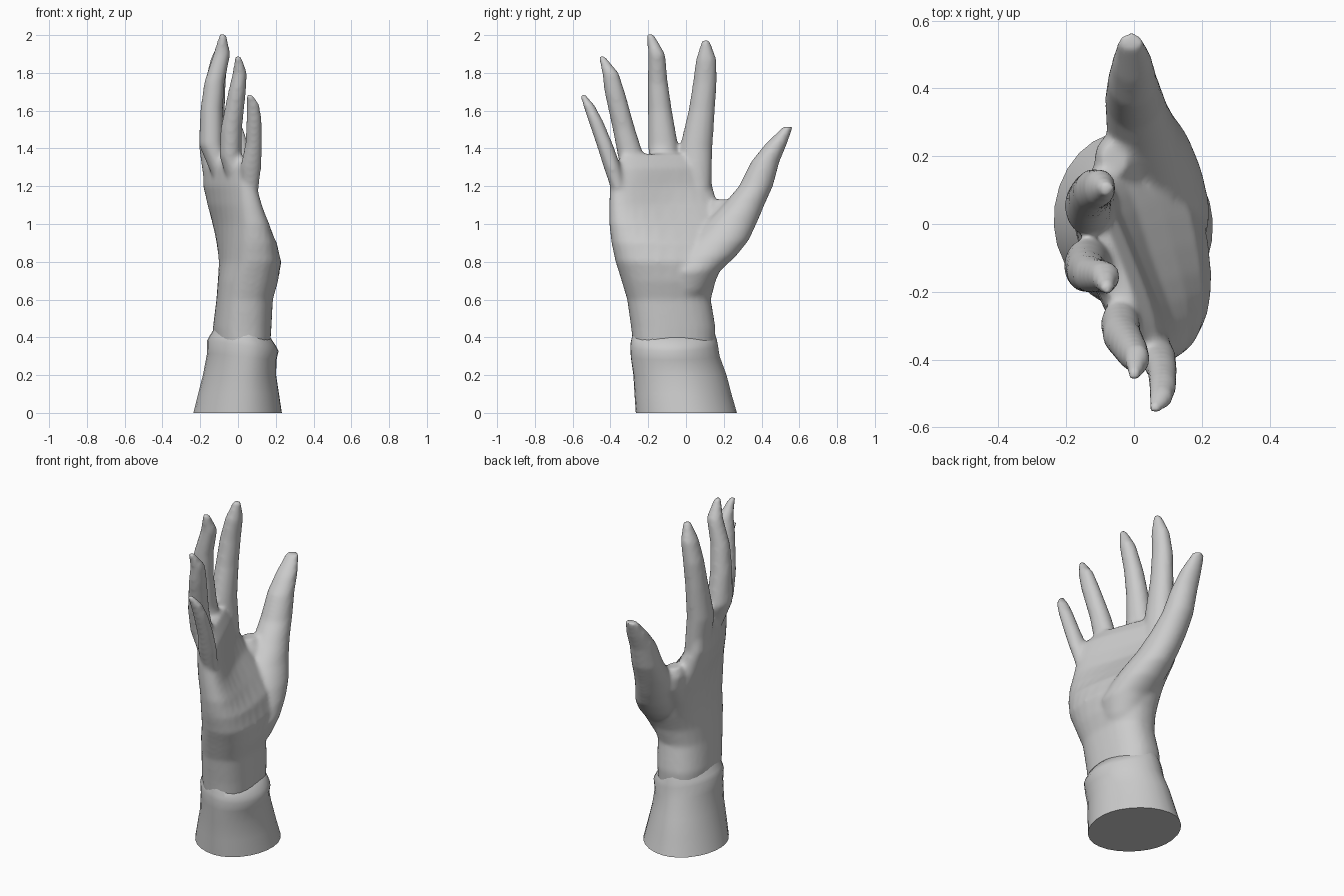
import bpy, bmesh, math

skin = bpy.data.materials.new("plain_grey")
skin.diffuse_color = (0.6, 0.6, 0.6, 1)
SEG = 28


def loft(bm, rings, power=1.0, hollow=0.0):
    """Closed skin over level rings: (z, x, y, rx, ry[, twist degrees[, tilt]]).
    A power below 1 makes the rings boxier; hollow dents the +x side near z = 1.1."""
    loops = []
    for r in rings:
        z, cx, cy, rx, ry = r[:5]
        t = math.radians(r[5]) if len(r) > 5 else 0
        tilt = r[6] if len(r) > 6 else 0
        dent = hollow * math.exp(-((z - 1.12) / 0.17) ** 2)
        loop = []
        for i in range(SEG):
            a = 2 * math.pi * i / SEG
            c, s = math.cos(a), math.sin(a)
            u = rx * math.copysign(abs(c) ** power, c)
            v = ry * math.copysign(abs(s) ** power, s)
            if u > 0:
                u *= 1 - dent * (1 - (v / ry) ** 2)
            x = cx + u * math.cos(t) - v * math.sin(t)
            y = cy + u * math.sin(t) + v * math.cos(t)
            loop.append(bm.verts.new((x, y, z + tilt * x)))
        loops.append(loop)
    for a, b in zip(loops, loops[1:]):
        for i in range(SEG):
            j = (i + 1) % SEG
            bm.faces.new((a[i], a[j], b[j], b[i]))
    bm.faces.new(loops[0][::-1])
    bm.faces.new(loops[-1])


def finish(bm, name):
    mesh = bpy.data.meshes.new(name)
    bm.to_mesh(mesh)
    bm.free()
    mesh.materials.append(skin)
    ob = bpy.data.objects.new(name, mesh)
    bpy.context.collection.objects.link(ob)
    return ob


# Wrist and palm, turned so the little-finger side comes towards +x
palm = [
    (0.25, 0.02, -0.06, 0.14, 0.21, 8),
    (0.45, 0.022, -0.067, 0.152, 0.224, 7),
    (0.60, 0.035, -0.09, 0.148, 0.222, 5),
    (0.70, 0.053, -0.092, 0.158, 0.25, 5),
    (0.80, 0.065, -0.085, 0.16, 0.29, 8),
    (0.90, 0.05, -0.085, 0.15, 0.314, 11),
    (1.00, 0.022, -0.095, 0.13, 0.32, 15),
    (1.10, -0.012, -0.12, 0.11, 0.30, 19),
    (1.20, -0.04, -0.132, 0.092, 0.29, 22),
    (1.30, -0.055, -0.132, 0.072, 0.274, 22),
    (1.37, -0.07, -0.125, 0.035, 0.225, 21),
]
thumb = [
    (0.55, 0.06, -0.02, 0.07, 0.08),
    (0.65, 0.085, 0.005, 0.105, 0.115),
    (0.75, 0.095, 0.03, 0.13, 0.15),
    (0.83, 0.08, 0.10, 0.128, 0.165),
    (0.91, 0.06, 0.165, 0.12, 0.165),
    (1.00, 0.033, 0.235, 0.105, 0.138),
    (1.10, 0.012, 0.305, 0.095, 0.11),
    (1.20, 0.0, 0.37, 0.085, 0.09),
    (1.33, -0.005, 0.42, 0.073, 0.075),
    (1.42, -0.005, 0.475, 0.06, 0.058),
    (1.515, -0.01, 0.54, 0.036, 0.026),
]
# Skin between the thumb and the index finger
thumb_web = [
    (0.80, 0.0, 0.08, 0.08, 0.08),
    (1.00, -0.03, 0.18, 0.08, 0.10),
    (1.08, -0.05, 0.19, 0.068, 0.08),
    (1.13, -0.06, 0.19, 0.04, 0.05),
]
index_finger = [
    (1.05, -0.05, 0.05, 0.03, 0.05),
    (1.22, -0.115, 0.05, 0.065, 0.085),
    (1.40, -0.135, 0.053, 0.07, 0.087),
    (1.60, -0.13, 0.083, 0.06, 0.07),
    (1.75, -0.12, 0.10, 0.055, 0.063),
    (1.87, -0.10, 0.107, 0.046, 0.055),
    (1.975, -0.08, 0.105, 0.02, 0.02),
]
middle_finger = [
    (1.05, -0.02, -0.12, 0.03, 0.05),
    (1.42, -0.14, -0.122, 0.067, 0.08),
    (1.60, -0.14, -0.138, 0.06, 0.064),
    (1.75, -0.125, -0.15, 0.054, 0.054),
    (1.90, -0.085, -0.155, 0.045, 0.045),
    (2.005, -0.08, -0.19, 0.018, 0.02),
]
ring_finger = [
    (1.05, 0.03, -0.25, 0.03, 0.05),
    (1.36, -0.04, -0.292, 0.058, 0.069),
    (1.50, -0.036, -0.328, 0.057, 0.06),
    (1.70, -0.005, -0.378, 0.047, 0.054),
    (1.80, 0.01, -0.40, 0.038, 0.044),
    (1.89, 0.0, -0.447, 0.018, 0.017),
]
little_finger = [
    (1.05, 0.06, -0.32, 0.03, 0.03),
    (1.30, 0.068, -0.39, 0.056, 0.046),
    (1.42, 0.083, -0.43, 0.045, 0.044),
    (1.55, 0.085, -0.48, 0.041, 0.039),
    (1.63, 0.08, -0.515, 0.035, 0.03),
    (1.69, 0.06, -0.55, 0.016, 0.015),
]

# Hand: all parts fused into one soft skin
bm = bmesh.new()
loft(bm, palm, 0.86, 0.4)
for part in (thumb, thumb_web, index_finger, middle_finger, ring_finger, little_finger):
    loft(bm, part)
hand = finish(bm, "hand")
fuse = hand.modifiers.new("fuse", 'REMESH')
fuse.mode = 'VOXEL'
fuse.voxel_size = 0.012
fuse.use_smooth_shade = True
soften = hand.modifiers.new("soften", 'SMOOTH')
soften.factor = 0.5
soften.iterations = 9

# Flared forearm with a slanted raised rim at the wrist
bm = bmesh.new()
loft(bm, [
    (0.00, -0.002, 0.002, 0.234, 0.272, 16),
    (0.10, 0.003, -0.016, 0.213, 0.261, 15),
    (0.20, 0.008, -0.032, 0.192, 0.251, 14),
    (0.30, 0.02, -0.057, 0.182, 0.239, 13, -0.1),
    (0.36, 0.026, -0.063, 0.188, 0.235, 12, -0.15),
    (0.385, 0.025, -0.064, 0.174, 0.231, 11, -0.15),
    (0.43, 0.022, -0.066, 0.145, 0.218, 9, -0.15),
], 1.06)
forearm = finish(bm, "forearm")
bpy.ops.object.select_all(action='DESELECT')
forearm.select_set(True)
bpy.context.view_layer.objects.active = forearm
bpy.ops.object.shade_smooth_by_angle(angle=math.radians(60))
